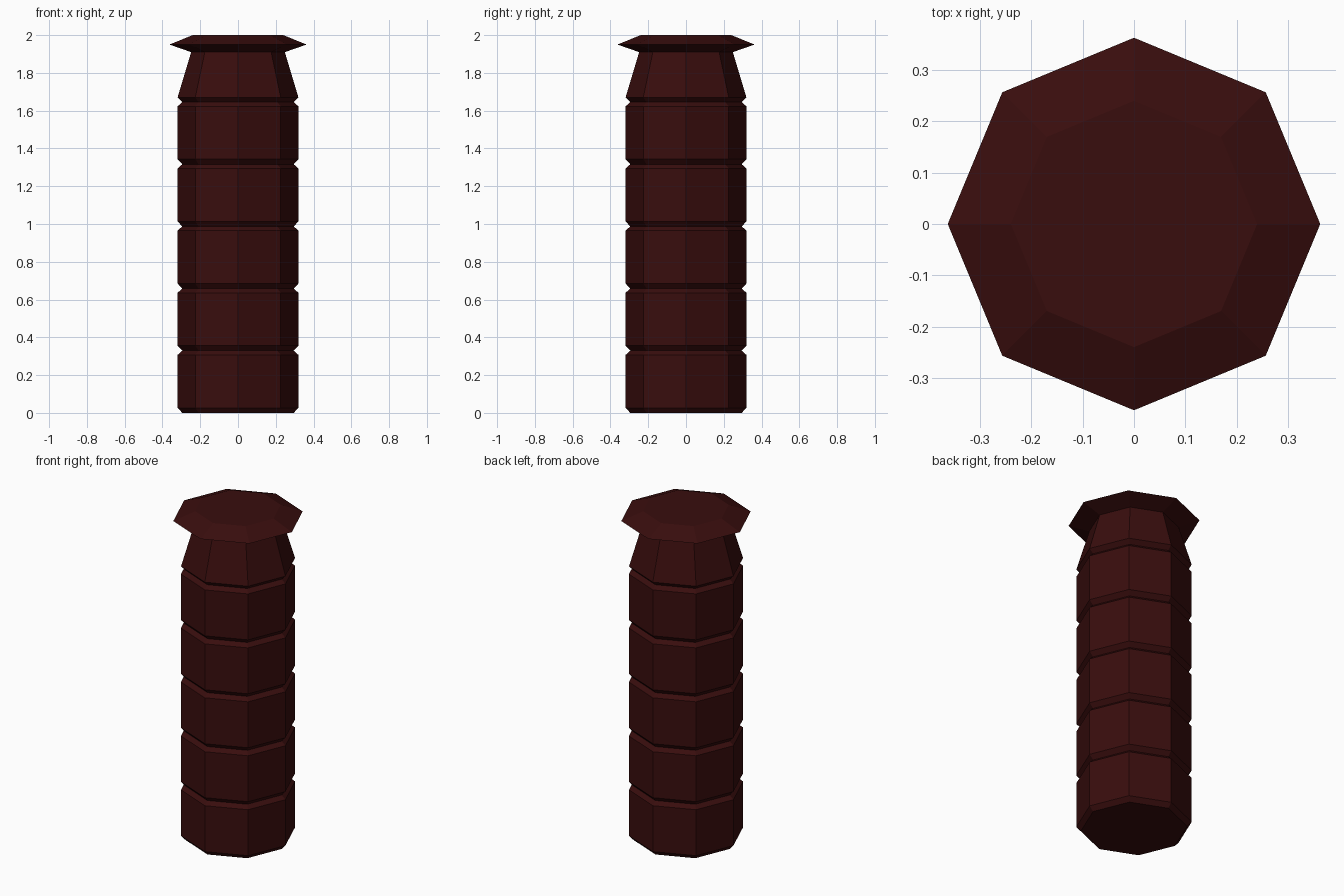
import bpy, bmesh
from math import cos, sin, pi

if "Cube" in bpy.data.objects:
    bpy.data.objects.remove(bpy.data.objects["Cube"])

SIDES = 8

# Half profile (radius, height): five bevelled drums, tapered neck, flared cap
step = 0.329
profile = [(0.295, 0.0)]
for i in range(5):
    z = i * step
    profile += [(0.32, z + 0.027), (0.32, z + step - 0.022), (0.295, z + step)]
profile += [(0.32, 1.67), (0.248, 1.91), (0.363, 1.95), (0.24, 2.0)]

# Sweep the profile round the z axis, with corners on the axes
bm = bmesh.new()
rings = [[bm.verts.new((r * cos(2 * pi * k / SIDES), r * sin(2 * pi * k / SIDES), z))
          for k in range(SIDES)] for r, z in profile]
for low, high in zip(rings, rings[1:]):
    for k in range(SIDES):
        n = (k + 1) % SIDES
        bm.faces.new((low[k], low[n], high[n], high[k]))
bm.faces.new(rings[0][::-1])
bm.faces.new(rings[-1])

mesh = bpy.data.meshes.new("segmented_column")
bm.to_mesh(mesh)
bm.free()
column = bpy.data.objects.new("segmented_column", mesh)
bpy.context.collection.objects.link(column)

# Dark red-brown colour
mat = bpy.data.materials.new("dark_red")
mat.diffuse_color = (0.04, 0.004, 0.004, 1)
mat.use_nodes = True
mat.node_tree.nodes["Principled BSDF"].inputs["Base Color"].default_value = mat.diffuse_color
mesh.materials.append(mat)
